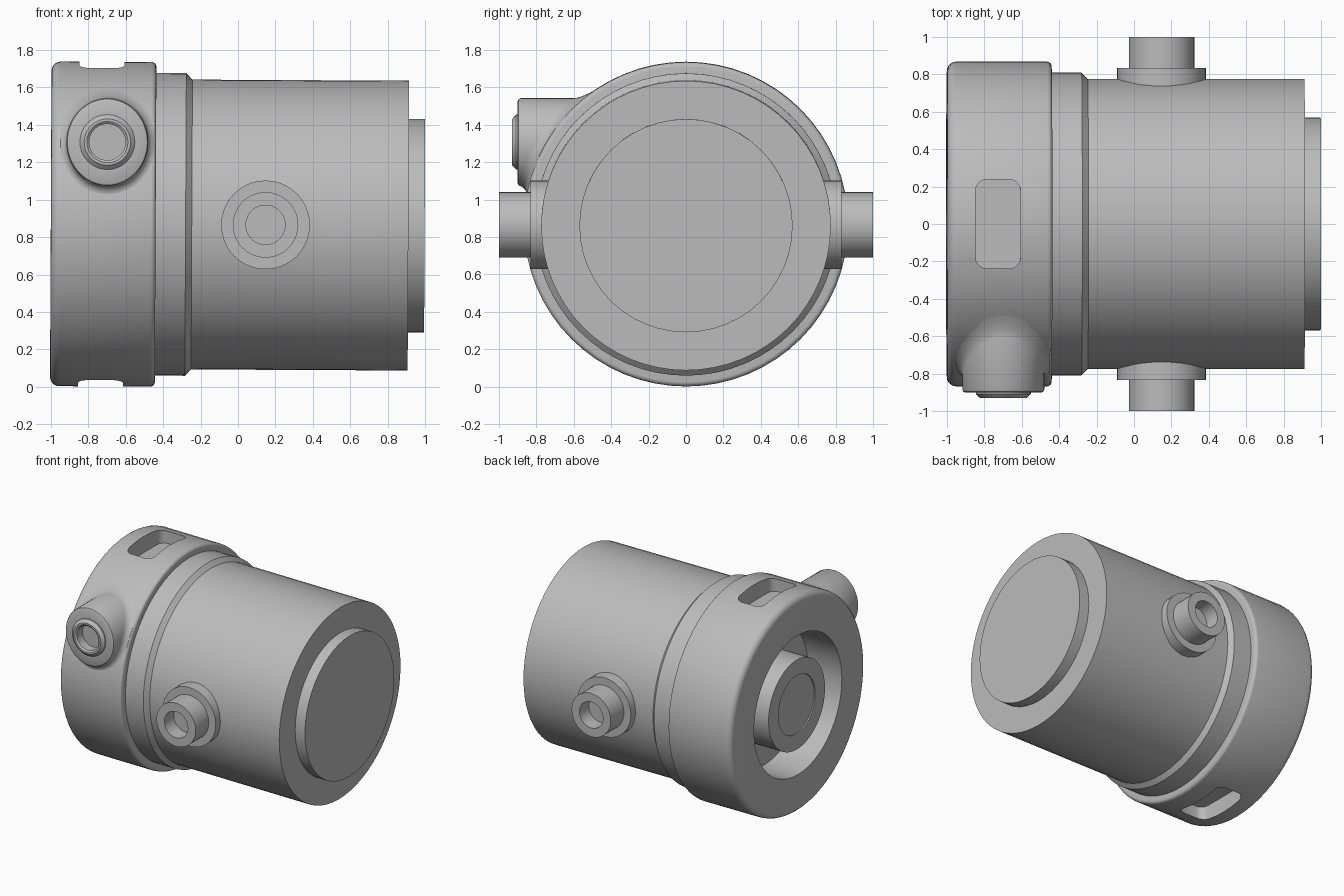
import bpy, bmesh, math
from mathutils import Matrix, Vector

if "Cube" in bpy.data.objects:
    bpy.data.objects.remove(bpy.data.objects["Cube"], do_unlink=True)

# Single grey material
grey = bpy.data.materials.new("plain grey")
grey.use_nodes = True
grey.diffuse_color = (0.5, 0.5, 0.5, 1)
grey.node_tree.nodes["Principled BSDF"].inputs["Base Color"].default_value = (0.5, 0.5, 0.5, 1)

R = 0.867            # collar radius
LUG_X, LUG_Z = -0.70, 0.438
# Whole assembly sits very slightly tilted on its axis
PLACE = Matrix.Translation((0, 0, 0.866)) @ Matrix.Rotation(0.005, 4, 'Y')


def make_object(name, bm):
    bmesh.ops.recalc_face_normals(bm, faces=bm.faces)
    mesh = bpy.data.meshes.new(name)
    bm.to_mesh(mesh)
    bm.free()
    mesh.materials.append(grey)
    obj = bpy.data.objects.new(name, mesh)
    bpy.context.collection.objects.link(obj)
    return obj


def select(obj):
    bpy.ops.object.select_all(action='DESELECT')
    obj.select_set(True)
    bpy.context.view_layer.objects.active = obj


def lathe(name, profile, matrix=Matrix(), steps=64):
    """Revolve (along, radius) points around the local x axis."""
    bm = bmesh.new()
    verts = [bm.verts.new((x, 0, r)) for x, r in profile]
    edges = [bm.edges.new(pair) for pair in zip(verts, verts[1:])]
    bmesh.ops.spin(bm, geom=verts + edges, cent=(0, 0, 0), axis=(1, 0, 0),
                   angle=math.tau, steps=steps, use_duplicate=False)
    bmesh.ops.remove_doubles(bm, verts=bm.verts, dist=1e-4)
    bmesh.ops.transform(bm, matrix=matrix, verts=bm.verts)
    return make_object(name, bm)


def arc(cx, cr, rad, start, end, n=5):
    """Rounded corner points for a lathe profile, angles in degrees."""
    angles = [math.radians(start + (end - start) * i / n) for i in range(n + 1)]
    return [(cx + rad * math.cos(a), cr + rad * math.sin(a)) for a in angles]


parts = []

# Collar with an open recess in its end
collar = lathe("collar", [(-0.7, 0), (-0.7, 0.56), (-1, 0.56)]
               + arc(-0.95, R - 0.05, 0.05, 180, 90)
               + arc(-0.465, R - 0.025, 0.025, 90, 0)
               + [(-0.44, 0)])
parts.append(collar)

# Rounded slots cut in the top and bottom of the collar
for side in (1, -1):
    bm = bmesh.new()
    bmesh.ops.create_cube(bm, size=1, matrix=Matrix.Translation((-0.73, 0, side * 0.87))
                          @ Matrix.Diagonal((0.24, 0.475, 0.27, 1)))
    upright = [e for e in bm.edges if abs(e.verts[0].co.z - e.verts[1].co.z) > 0.1]
    bmesh.ops.bevel(bm, geom=upright, offset=0.06, segments=5, profile=0.5, affect='EDGES')
    cutter = make_object("slot_cutter", bm)
    cutter.hide_render = True
    mod = collar.modifiers.new("slot", 'BOOLEAN')
    mod.operation = 'DIFFERENCE'
    mod.object = cutter
    select(collar)
    bpy.ops.object.modifier_apply(modifier=mod.name)
    bpy.data.objects.remove(cutter, do_unlink=True)

# Hub inside the recess, with a shallow centre disc
parts.append(lathe("recess_hub", [(-0.69, 0.36), (-0.99, 0.36), (-0.99, 0.235),
                                  (-0.98, 0.235), (-0.98, 0)]))

# Neck ring, main drum and end cap
parts.append(lathe("neck_ring", [(-0.45, 0), (-0.45, 0.808), (-0.28, 0.808),
                                 (-0.247, 0.774), (-0.247, 0)]))
parts.append(lathe("main_drum", [(-0.26, 0), (-0.26, 0.774), (0.91, 0.774), (0.91, 0)]))
parts.append(lathe("end_cap", [(0.9, 0), (0.9, 0.57), (0.997, 0.57), (0.997, 0)], steps=48))

# Flanged pipe ports on both sides of the drum
for side, label in ((1, "back_port"), (-1, "front_port")):
    turn = Matrix.Translation((0.147, 0, 0)) @ Matrix.Rotation(side * math.pi / 2, 4, 'Z')
    parts.append(lathe(label, [(0.6, 0), (0.6, 0.237), (0.832, 0.237), (0.832, 0.175),
                               (1, 0.175), (1, 0.105), (0.88, 0.105), (0.88, 0)], turn, 40))

# Lug blended into the collar: fillet rings, straight wall, rounded front rim
bm = bmesh.new()
rings = []
for i in range(7):
    a = math.pi / 2 * i / 6
    rings.append((0.235 + 0.06 * (1 - math.sin(a)), 0.06 * (1 - math.cos(a)) - 0.003, None))
rings += [(0.235, 0, -0.885), (0.23, 0, -0.895), (0.22, 0, -0.9), (0.14, 0, -0.9)]
SIDES = 48
loops = []
for radius, lift, front in rings:
    loop = []
    for k in range(SIDES):
        a = math.tau * k / SIDES
        x = LUG_X + max(-0.25, min(0.25, 0.93 * radius * math.cos(a)))
        z = LUG_Z + radius * math.sin(a)
        y = front if front else max(-0.88, -math.sqrt(R * R - z * z) - lift)
        loop.append(bm.verts.new((x, y, z)))
    loops.append(loop)
for low, high in zip(loops, loops[1:]):
    for k in range(SIDES):
        n = (k + 1) % SIDES
        bm.faces.new((low[k], low[n], high[n], high[k]))
parts.append(make_object("cable_lug", bm))

# Chamfered nipple with a hole on the lug
turn = Matrix.Translation((LUG_X, 0, LUG_Z)) @ Matrix.Rotation(-math.pi / 2, 4, 'Z')
parts.append(lathe("lug_nipple", [(0.89, 0.147), (0.908, 0.147), (0.93, 0.124),
                                  (0.93, 0.11), (0.92, 0.097), (0.85, 0.097), (0.85, 0)],
                   turn, 32))

# Smooth shading with crisp edges, then final placement
for obj in parts:
    select(obj)
    bpy.ops.object.shade_smooth_by_angle(angle=math.radians(30))
    obj.matrix_world = PLACE
